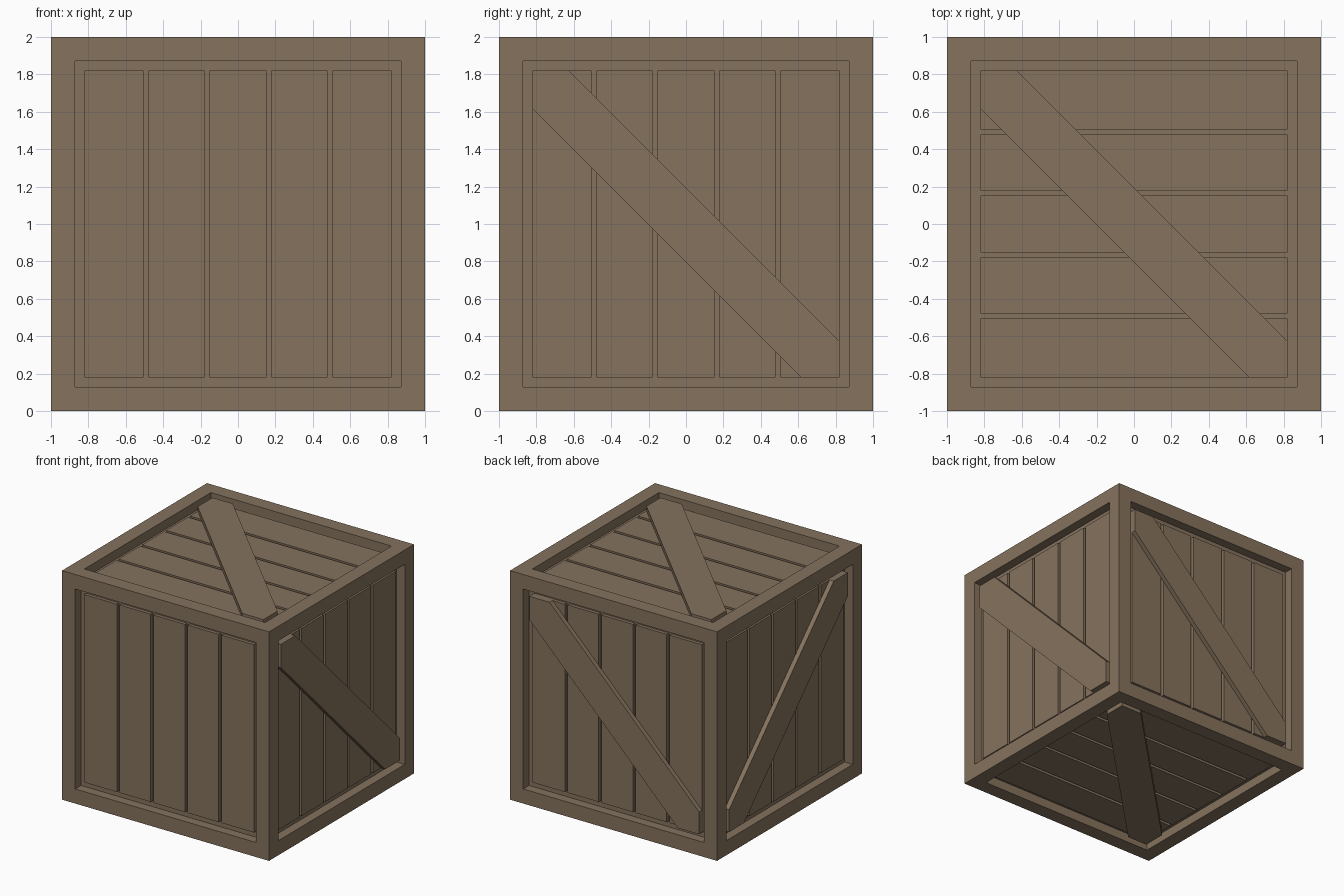
import bpy, bmesh
from mathutils import Matrix, Vector

if "Cube" in bpy.data.objects:
    bpy.data.objects.remove(bpy.data.objects["Cube"])

OPEN = 0.82      # half width of the opening in each face
PANEL = 0.95     # outer surface of the planks
GROOVE = 0.92    # bottom of the gaps between planks
BRACE = 0.99     # outer surface of the braces

wood = bpy.data.materials.new("wood")
wood.diffuse_color = (0.235, 0.17, 0.11, 1)
wood.use_nodes = True
wood.node_tree.nodes["Principled BSDF"].inputs["Base Color"].default_value = wood.diffuse_color


def add_object(name, bm):
    bmesh.ops.recalc_face_normals(bm, faces=bm.faces[:])
    mesh = bpy.data.meshes.new(name)
    bm.to_mesh(mesh)
    bm.free()
    mesh.materials.append(wood)
    obj = bpy.data.objects.new(name, mesh)
    bpy.context.collection.objects.link(obj)
    return obj


def prism(bm, outline, low, high):
    """Extrude a flat outline from height low to height high."""
    face = bm.faces.new([bm.verts.new((x, y, low)) for x, y in outline])
    ext = bmesh.ops.extrude_face_region(bm, geom=[face], use_keep_orig=True)
    verts = [g for g in ext["geom"] if isinstance(g, bmesh.types.BMVert)]
    bmesh.ops.translate(bm, vec=(0, 0, high - low), verts=verts)


def side_matrix(u, v):
    """Place a flat design on a crate side, with u right and v up."""
    u, v = Vector(u), Vector(v)
    m = Matrix((u, v, u.cross(v))).transposed().to_4x4()
    return Matrix.Translation((0, 0, 1)) @ m


# Frame: a cube with each side inset and pushed inwards
bm = bmesh.new()
bmesh.ops.create_cube(bm, size=2)
sides = bm.faces[:]
bmesh.ops.inset_individual(bm, faces=sides, thickness=1 - OPEN, depth=0)
for f in bmesh.ops.extrude_discrete_faces(bm, faces=sides)["faces"]:
    n = f.calc_center_median().normalized()
    bmesh.ops.translate(bm, vec=n * (GROOVE - 1), verts=f.verts[:])
bmesh.ops.translate(bm, vec=(0, 0, 1), verts=bm.verts[:])
add_object("frame", bm)

# Plank edges across one side, and the brace outline
plank_edges = [(-OPEN, -0.506), (-0.479, -0.178), (-0.152, 0.152),
               (0.178, 0.479), (0.506, OPEN)]
brace_outline = [(-OPEN, 0.615), (-OPEN, OPEN), (-0.625, OPEN),
                 (OPEN, -0.625), (OPEN, -OPEN), (0.615, -OPEN)]

# name, right axis, up axis, planks lie along u, brace direction (0 = none)
layout = [
    ("front", (1, 0, 0), (0, 0, 1), False, 0),
    ("right", (0, 1, 0), (0, 0, 1), False, 1),
    ("back", (-1, 0, 0), (0, 0, 1), False, 1),
    ("left", (0, -1, 0), (0, 0, 1), False, -1),
    ("top", (1, 0, 0), (0, 1, 0), True, 1),
    ("bottom", (1, 0, 0), (0, -1, 0), True, 1),
]

for name, u, v, along_u, brace in layout:
    place = side_matrix(u, v)

    # Planks
    bm = bmesh.new()
    for a, b in plank_edges:
        rect = [(a, -OPEN), (b, -OPEN), (b, OPEN), (a, OPEN)]
        if along_u:
            rect = [(y, x) for x, y in rect]
        prism(bm, rect, GROOVE, PANEL)
    bm.transform(place)
    add_object(name + "_planks", bm)

    # Diagonal brace
    if brace:
        bm = bmesh.new()
        prism(bm, [(x * brace, y) for x, y in brace_outline], PANEL, BRACE)
        bm.transform(place)
        add_object(name + "_brace", bm)
